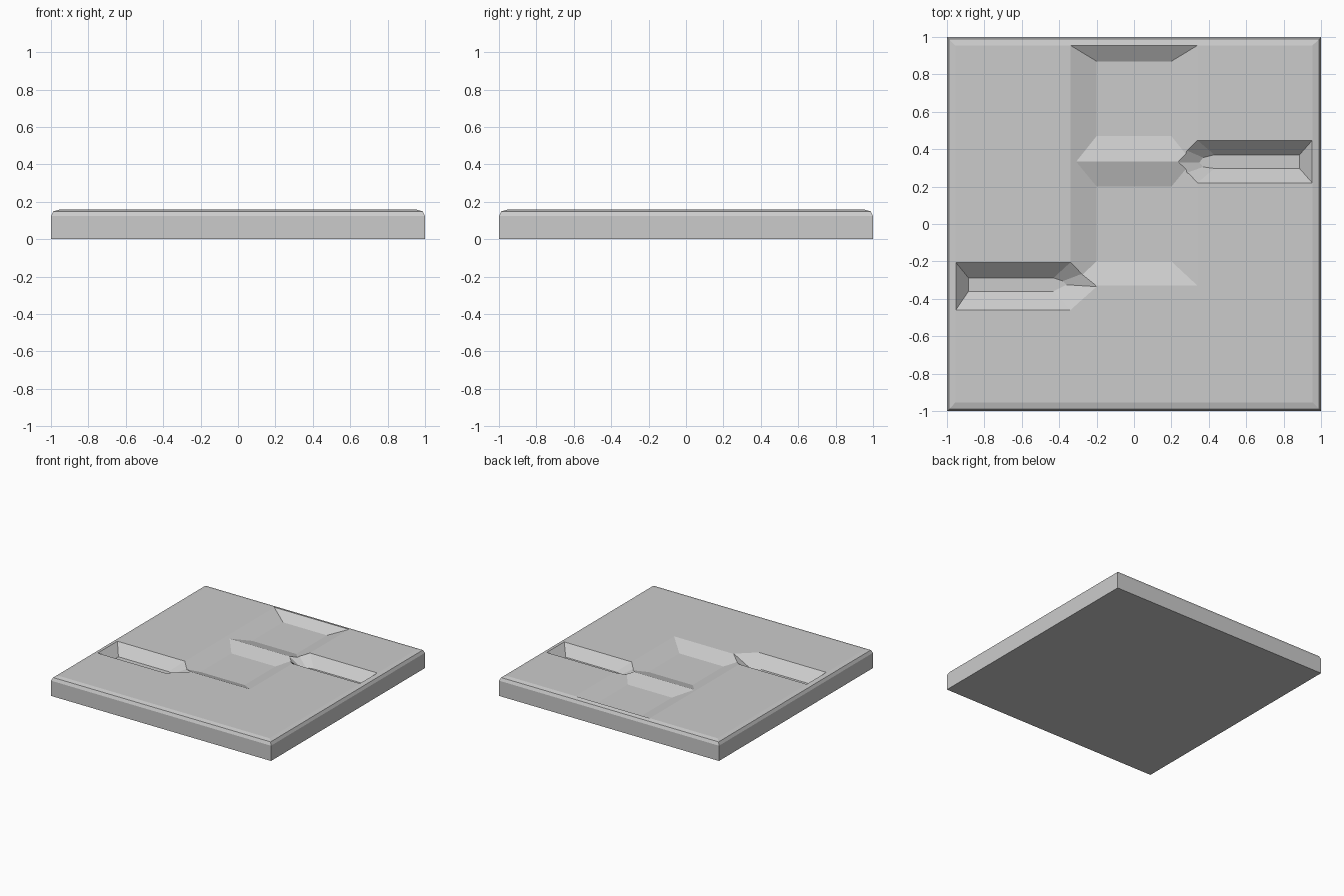
import bpy, bmesh

if "Cube" in bpy.data.objects:
    bpy.data.objects.remove(bpy.data.objects["Cube"])

TOP = 0.158  # height of the flat upper surface


def loft(name, rings):
    """Closed solid through matching rings of (x, y, z), bottom to top."""
    bm = bmesh.new()
    loops = [[bm.verts.new(p) for p in ring] for ring in rings]
    n = len(loops[0])
    for a, b in zip(loops, loops[1:]):
        for i in range(n):
            j = (i + 1) % n
            bm.faces.new((a[i], a[j], b[j], b[i]))
    bm.faces.new(loops[0][::-1])
    bm.faces.new(loops[-1])
    bmesh.ops.recalc_face_normals(bm, faces=bm.faces)
    mesh = bpy.data.meshes.new(name)
    bm.to_mesh(mesh)
    bm.free()
    obj = bpy.data.objects.new(name, mesh)
    bpy.context.collection.objects.link(obj)
    return obj


def rect(x0, x1, y0, y1, z):
    return [(x0, y0, z), (x1, y0, z), (x1, y1, z), (x0, y1, z)]


def at(points, z):
    return [(x, y, z) for x, y in points]


def carve(target, name, floor, rim, depth_z):
    """Cut a sloped pit from rim (at the surface) down to floor."""
    cutter = loft(name, [at(floor, depth_z), at(rim, TOP), at(rim, 0.3)])
    cutter.hide_render = True
    mod = target.modifiers.new(name, 'BOOLEAN')
    mod.operation = 'DIFFERENCE'
    mod.solver = 'EXACT'
    mod.object = cutter
    bpy.context.view_layer.objects.active = target
    bpy.ops.object.modifier_apply(modifier=mod.name)
    bpy.data.objects.remove(cutter, do_unlink=True)


# slab with softened upper edge
profile = [(1, 0), (1, 0.125), (0.988, 0.149), (0.955, TOP)]
slab = loft("floor_slab", [rect(-r, r, -r, r, z) for r, z in profile])

# two shallow square dents sharing a low ridge at y = 0.33
for name, floor_y, rim_y in (("back_dent", (0.47, 0.87), (0.295, 0.955)),
                             ("middle_dent", (-0.20, 0.20), (-0.33, 0.37))):
    floor = [p[:2] for p in rect(-0.2, 0.2, *floor_y, 0)]
    rim = [p[:2] for p in rect(-0.34, 0.34, *rim_y, 0)]
    carve(slab, name, floor, rim, 0.104)

# right groove with a blunt pointed tip
carve(slab, "right_groove",
      [(0.885, 0.297), (0.43, 0.297), (0.37, 0.305), (0.35, 0.33), (0.37, 0.355), (0.43, 0.37), (0.885, 0.37)],
      [(0.953, 0.22), (0.34, 0.22), (0.25, 0.262), (0.215, 0.33), (0.25, 0.407), (0.34, 0.447), (0.953, 0.447)],
      0.08)

# left groove running into the corner of the middle dent
carve(slab, "left_groove",
      [(-0.885, -0.36), (-0.43, -0.36), (-0.36, -0.325), (-0.38, -0.305), (-0.43, -0.288), (-0.885, -0.288)],
      [(-0.953, -0.46), (-0.34, -0.46), (-0.20, -0.335), (-0.235, -0.25), (-0.34, -0.205), (-0.953, -0.205)],
      0.08)
